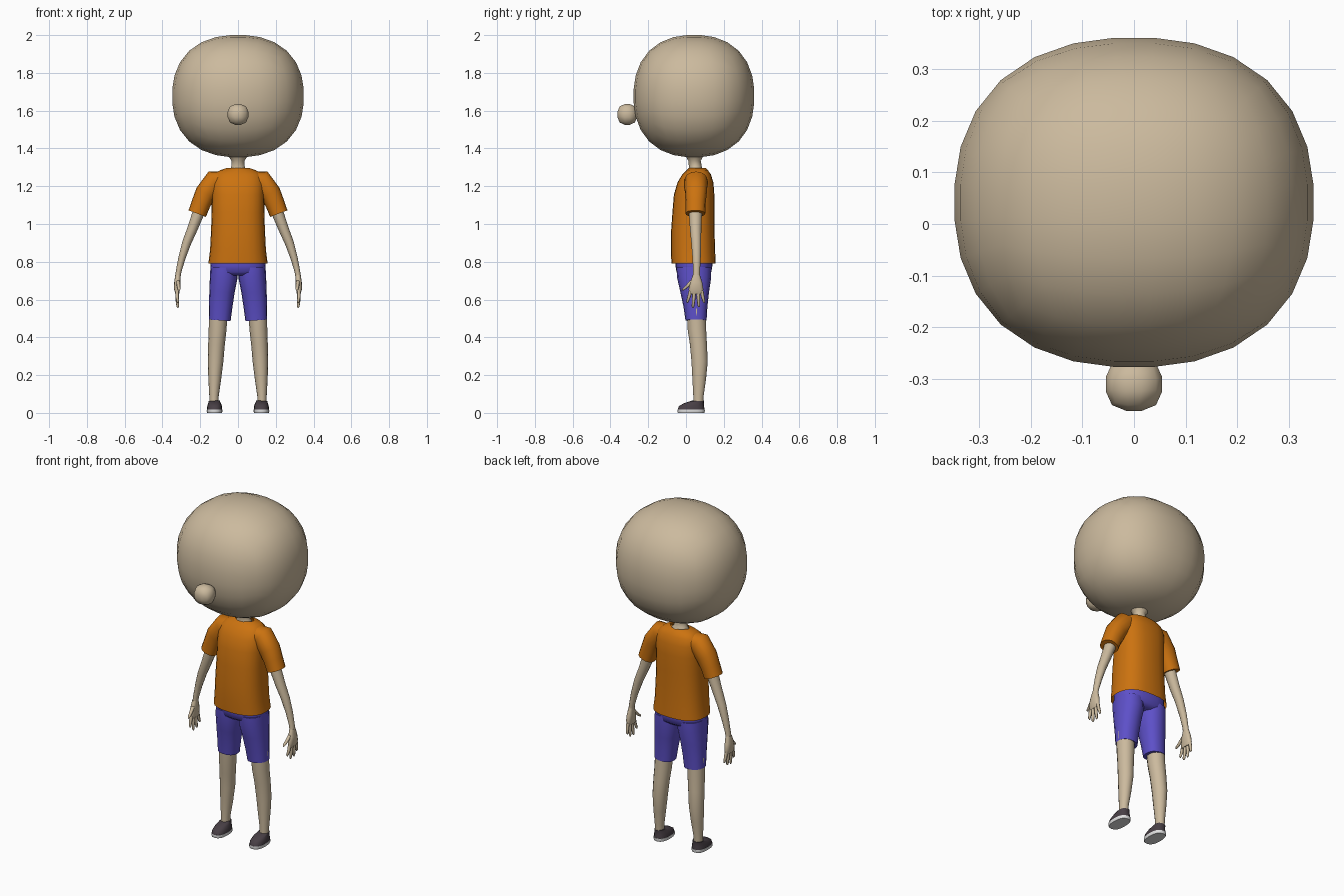
import bpy, bmesh, math
from mathutils import Vector


def material(name, rgb):
    m = bpy.data.materials.new(name)
    m.diffuse_color = (*rgb, 1)
    return m


SKIN = material("skin", (0.60, 0.49, 0.34))
ORANGE = material("orange cloth", (0.60, 0.17, 0.005))
PURPLE = material("purple cloth", (0.11, 0.08, 0.58))
DARK = material("dark shoe", (0.065, 0.05, 0.06))
WHITE = material("white sole", (0.75, 0.75, 0.75))


def finish(bm, name, mat, mirror=False, angle=60):
    bmesh.ops.recalc_face_normals(bm, faces=bm.faces)
    me = bpy.data.meshes.new(name)
    bm.to_mesh(me)
    bm.free()
    me.materials.append(mat)
    ob = bpy.data.objects.new(name, me)
    bpy.context.collection.objects.link(ob)
    bpy.ops.object.select_all(action='DESELECT')
    ob.select_set(True)
    bpy.context.view_layer.objects.active = ob
    bpy.ops.object.shade_smooth_by_angle(angle=math.radians(angle))
    if mirror:
        mod = ob.modifiers.new("mirror", 'MIRROR')
        mod.use_mirror_merge = False
    return ob


def spow(v, e):
    return math.copysign(abs(v) ** e, v)


def tube(name, rings, mat, n=16, p=2.0, caps=(True, True), mirror=False, last_p=None):
    """Loft rings (x, y, z, radius across, radius in y) along a path in the xz plane."""
    bm = bmesh.new()
    loops = []
    for i, (x, y, z, ru, ry) in enumerate(rings):
        a, b = rings[max(i - 1, 0)], rings[min(i + 1, len(rings) - 1)]
        u = Vector((b[2] - a[2], 0, a[0] - b[0])).normalized()
        e = 2 / (last_p if last_p and i == len(rings) - 1 else p)
        loop = []
        for k in range(n):
            t = 2 * math.pi * k / n
            off = u * (ru * spow(math.cos(t), e))
            loop.append(bm.verts.new(Vector((x, y + ry * spow(math.sin(t), e), z)) + off))
        loops.append(loop)
    for l0, l1 in zip(loops, loops[1:]):
        for k in range(n):
            j = (k + 1) % n
            bm.faces.new((l0[k], l0[j], l1[j], l1[k]))
    if caps[0]:
        bm.faces.new(loops[0])
    if caps[1]:
        bm.faces.new(loops[-1])
    return finish(bm, name, mat, mirror)


def rounded_ball(name, centre, half, mat, cuts, p):
    """Cube grid pushed out to a slightly boxy ball."""
    bm = bmesh.new()
    bmesh.ops.create_cube(bm, size=2)
    bmesh.ops.subdivide_edges(bm, edges=bm.edges[:], cuts=cuts, use_grid_fill=True)
    for v in bm.verts:
        d = Vector([math.tan(c * math.pi / 4) for c in v.co])
        d /= sum(abs(c) ** p for c in d) ** (1 / p)
        v.co = Vector(centre) + Vector([c * h for c, h in zip(d, half)])
    return finish(bm, name, mat, angle=80)


# Head, nose, neck
rounded_ball("head", (0, 0.042, 1.677), (0.35, 0.321, 0.325), SKIN, 6, 2.3)
rounded_ball("nose", (0, -0.311, 1.58), (0.056, 0.053, 0.056), SKIN, 2, 2.6)
tube("neck", [(0, .055, 1.22, .085, .06), (0, .055, 1.275, .06, .042),
              (0, .05, 1.30, .036, .034), (0, .045, 1.335, .034, .033),
              (0, .045, 1.365, .055, .05), (0, .045, 1.40, .10, .09)], SKIN, 12)

# Shirt
tube("shirt", [(0, .04, .79, .157, .117), (0, .037, .86, .148, .117),
               (0, .036, .96, .143, .115), (0, .039, 1.06, .139, .111),
               (0, .043, 1.155, .139, .107), (0, .050, 1.22, .138, .095),
               (0, .056, 1.262, .125, .076), (0, .06, 1.285, .095, .056),
               (0, .06, 1.296, .06, .045)],
     ORANGE, 24, 2.5, (False, False), last_p=1.4)
tube("sleeve", [(.05, .055, 1.235, .045, .05), (.125, .053, 1.225, .061, .062),
                (.172, .052, 1.162, .056, .058), (.195, .051, 1.11, .051, .053),
                (.216, .05, 1.055, .049, .052)], ORANGE, 16, 2.2, mirror=True)

# Shorts
tube("shorts_waist", [(0, .042, .728, .11, .07), (0, .042, .745, .143, .092),
                      (0, .042, .78, .146, .098), (0, .042, .86, .138, .10)],
     PURPLE, 24, 2.5)
tube("shorts_leg", [(.097, .053, .49, .058, .056), (.092, .050, .56, .062, .063),
                    (.085, .046, .64, .067, .076), (.076, .043, .715, .073, .09),
                    (.075, .042, .77, .071, .092)], PURPLE, 16, 2.3, mirror=True)

# Legs
tube("leg", [(.127, .065, .04, .024, .027), (.127, .066, .09, .025, .028),
             (.123, .070, .18, .034, .037), (.119, .072, .27, .041, .044),
             (.114, .066, .36, .044, .046), (.108, .058, .44, .047, .050),
             (.104, .053, .55, .050, .051)], SKIN, 14, mirror=True)

# Shoes
tube("shoe_sole", [(.124, .027, 0, .039, .070), (.124, .027, .008, .042, .073),
                   (.124, .027, .018, .041, .072)], WHITE, 16, 2.5, mirror=True)
tube("shoe_upper", [(.124, .027, .017, .040, .071), (.124, .029, .035, .039, .067),
                    (.125, .040, .05, .034, .054), (.126, .062, .064, .029, .033)],
     DARK, 16, 2.4, mirror=True)

# Arms
tube("arm", [(.190, .05, 1.12, .032, .036), (.213, .05, 1.05, .031, .034),
             (.243, .051, .97, .027, .030), (.272, .054, .90, .024, .026),
             (.297, .056, .82, .019, .022), (.314, .056, .75, .015, .018),
             (.319, .055, .715, .014, .020)], SKIN, 12, mirror=True)

# Hands: palm, four fingers and a thumb
tube("palm", [(.318, .055, .73, .014, .019), (.321, .054, .69, .017, .032),
              (.323, .053, .655, .016, .039), (.321, .053, .63, .010, .036)],
     SKIN, 12, 2.4, mirror=True)
for name, y0, y1, tip in (("index_finger", .024, .008, .583), ("middle_finger", .044, .037, .556),
                          ("ring_finger", .064, .068, .560), ("little_finger", .083, .095, .582)):
    ym, zm = (y0 + y1) / 2, (.645 + tip) / 2
    tube(name, [(.322, y0, .645, .009, .010), (.322, ym, zm, .009, .009),
                (.319, y1, tip + .008, .007, .007), (.318, y1, tip, .003, .003)],
         SKIN, 8, mirror=True)
tube("thumb", [(.318, .036, .70, .010, .016), (.315, .012, .675, .010, .013),
               (.312, -.010, .656, .008, .010), (.311, -.018, .648, .004, .004)],
     SKIN, 8, mirror=True)
